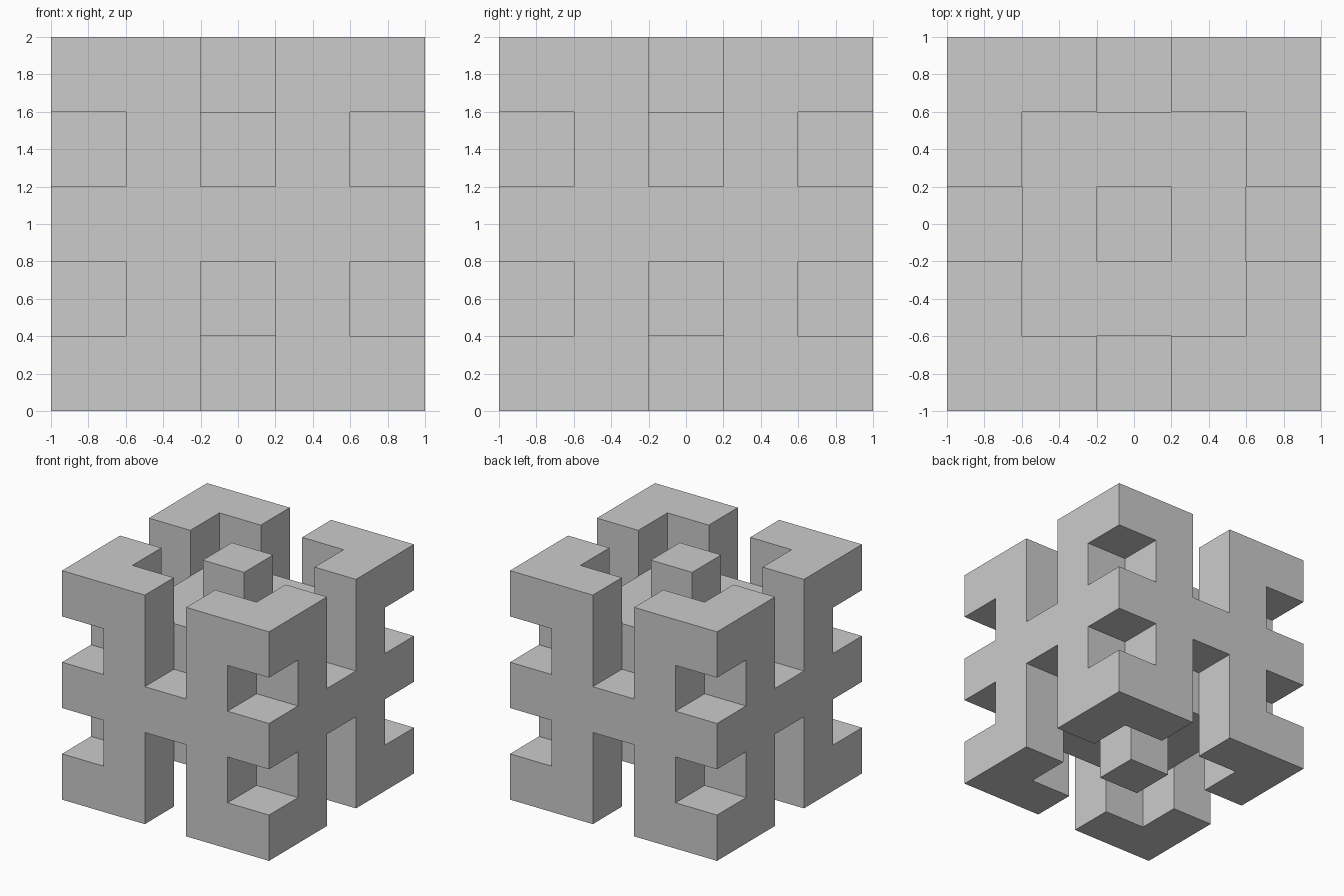
import bpy
import bmesh
from mathutils import Vector

if "Cube" in bpy.data.objects:
    bpy.data.objects.remove(bpy.data.objects["Cube"])

CELL = 0.4
N = 5

# Plan of each layer of the 5 x 5 x 5 block ('#' = solid)
END = ["##.##",
       "#...#",
       "..#..",
       "#...#",
       "##.##"]
NOTCHED = [".#.#.",
           "#####",
           ".###.",
           "#####",
           ".#.#."]
MIDDLE = ["#####"] * N
LAYERS = [END, NOTCHED, MIDDLE, NOTCHED, END]


def solid(x, y, z):
    return all(0 <= v < N for v in (x, y, z)) and LAYERS[z][y][x] == "#"


def corner(x, y, z):
    return Vector((x * CELL - 1, y * CELL - 1, z * CELL))


bm = bmesh.new()

# Outer skin: one square wherever a solid cell meets empty space
for x in range(N):
    for y in range(N):
        for z in range(N):
            if not solid(x, y, z):
                continue
            for axis in range(3):
                for side in (0, 1):
                    near = [x, y, z]
                    near[axis] += 2 * side - 1
                    if solid(*near):
                        continue
                    u, v = (axis + 1) % 3, (axis + 2) % 3
                    ring = []
                    for du, dv in ((0, 0), (1, 0), (1, 1), (0, 1)):
                        p = [x, y, z]
                        p[axis] += side
                        p[u] += du
                        p[v] += dv
                        ring.append(bm.verts.new(corner(*p)))
                    bm.faces.new(ring if side else ring[::-1])

bmesh.ops.remove_doubles(bm, verts=bm.verts[:], dist=0.001)
bmesh.ops.recalc_face_normals(bm, faces=bm.faces[:])

mesh = bpy.data.meshes.new("notched_cube")
bm.to_mesh(mesh)
bm.free()
obj = bpy.data.objects.new("notched_cube", mesh)
bpy.context.collection.objects.link(obj)
